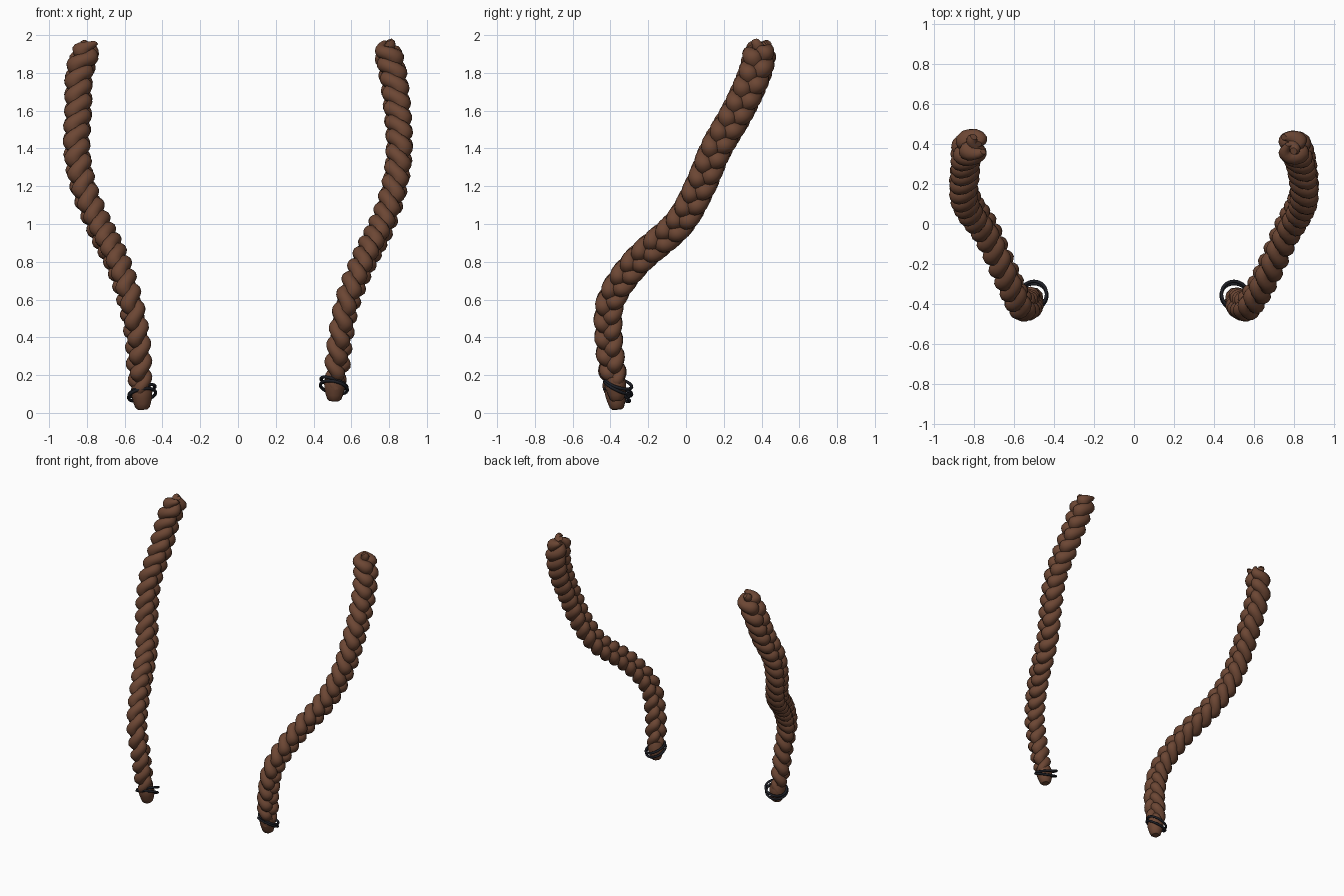
import bpy, bmesh, math
from mathutils import Vector

if "Cube" in bpy.data.objects:
    bpy.data.objects.remove(bpy.data.objects["Cube"])


def material(name, color):
    m = bpy.data.materials.new(name)
    m.diffuse_color = (*color, 1)
    m.use_nodes = True
    m.node_tree.nodes["Principled BSDF"].inputs["Base Color"].default_value = m.diffuse_color
    return m


HAIR = material("brown hair", (0.150, 0.062, 0.034))
BAND = material("dark band", (0.012, 0.013, 0.018))

# Centre lines from the tip up to the root
LEFT = [(-.505, -.365, .02), (-.51, -.372, .10), (-.518, -.385, .2), (-.53, -.408, .4),
        (-.57, -.395, .6), (-.635, -.26, .8), (-.735, -.04, 1.0), (-.815, .075, 1.2),
        (-.85, .16, 1.4), (-.842, .275, 1.6), (-.835, .365, 1.8), (-.78, .40, 1.96)]
RIGHT = [(.51, -.365, .065), (.512, -.372, .14), (.52, -.385, .22), (.54, -.408, .4),
         (.58, -.395, .6), (.66, -.26, .8), (.76, -.04, 1.0), (.825, .075, 1.2),
         (.85, .16, 1.4), (.84, .275, 1.6), (.815, .365, 1.8), (.775, .40, 1.96)]


def spline(points, sub=24):
    """Smooth curve through the points, resampled by length."""
    p = [Vector(q) for q in points]
    p = [2 * p[0] - p[1]] + p + [2 * p[-1] - p[-2]]
    dense = []
    for i in range(1, len(p) - 2):
        a, b, c, d = p[i - 1:i + 3]
        for k in range(sub):
            t = k / sub
            dense.append(.5 * (2 * b + (c - a) * t + (2 * a - 5 * b + 4 * c - d) * t * t
                               + (3 * b - a - 3 * c + d) * t ** 3))
    dense.append(p[-2])
    run = [0]
    for a, b in zip(dense, dense[1:]):
        run.append(run[-1] + (b - a).length)

    def at(s):
        s = min(max(s, 0), run[-1])
        i = 0
        while i < len(run) - 2 and run[i + 1] < s:
            i += 1
        return dense[i].lerp(dense[i + 1], (s - run[i]) / (run[i + 1] - run[i]))
    return at, run[-1]


def sweep(name, rings, mat):
    """Skin a tube over a list of vertex rings and cap both ends."""
    bm = bmesh.new()
    rows = [[bm.verts.new(v) for v in ring] for ring in rings]
    n = len(rows[0])
    for a, b in zip(rows, rows[1:]):
        for i in range(n):
            j = (i + 1) % n
            bm.faces.new((a[i], a[j], b[j], b[i]))
    bm.faces.new(rows[0][::-1])
    bm.faces.new(rows[-1])
    bmesh.ops.recalc_face_normals(bm, faces=bm.faces)
    for f in bm.faces:
        f.smooth = len(f.verts) == 4
    me = bpy.data.meshes.new(name)
    bm.to_mesh(me)
    bm.free()
    me.materials.append(mat)
    ob = bpy.data.objects.new(name, me)
    bpy.context.collection.objects.link(ob)


def ring(centre, u, v, ru, rv, n=12):
    return [centre + u * (ru * math.cos(2 * math.pi * k / n))
            + v * (rv * math.sin(2 * math.pi * k / n)) for k in range(n)]


def braid(side, points):
    sx = -1 if side == "left" else 1
    at, length = spline(points)

    def frame(s):
        t = (at(s + .04) - at(s - .04)).normalized()
        n = Vector((sx, -.55 * max(0, 1 - s / .9), 0))
        n = (n - t * n.dot(t)).normalized()
        return at(s), t, n, t.cross(n)

    # Three woven strands
    turns = round(length / .265)
    start, steps = .07, turns * 22
    for j in range(3):
        rings = []
        for i in range(steps + 1):
            f = i / steps
            s = start + f * (length - start)
            ph = 2 * math.pi * (turns * f + j / 3)
            c, t, n, w = frame(s)
            k = (.92 + .22 * f) * min(1, .72 + f * 5)
            w_speed = 2 * math.pi * turns / (length - start)
            a, b = .037 * k, .026 * k
            pos = c + w * (a * math.sin(ph)) + n * (b * math.sin(2 * ph))
            d = (t + w * (.9 * a * w_speed * math.cos(ph))
                 + n * (.45 * b * w_speed * math.cos(2 * ph))).normalized()
            u = (n - d * n.dot(d)).normalized()
            r = .041 * k * (1 + .10 * math.sin(2 * ph - .5))
            if i > steps - 5:
                r *= 1 - .13 * (i - steps + 5)
            rings.append(ring(pos, u, d.cross(u), r * 1.02, r))
        sweep(f"{side}_strand_{j + 1}", rings, HAIR)

    # Loose tuft below the band
    rings = []
    for s, r in ((-.002, .026), (.008, .038), (.03, .046), (.06, .054), (.09, .058), (.13, .05)):
        c, t, n, w = frame(max(s, 0))
        rings.append(ring(c + t * min(s, 0), n, w, r, r, 10))
    sweep(f"{side}_tuft", rings, HAIR)

    # Two tilted loops of the elastic band
    z = points[1][2]
    for j, (dz, tx, ty) in enumerate(((-.005, .22, .50), (.018, .36, .32))):
        bpy.ops.mesh.primitive_torus_add(
            major_radius=.073, minor_radius=.0085, major_segments=32, minor_segments=8,
            location=(sx * .508, -.365 + .008 * j, z + dz))
        ob = bpy.context.object
        ob.name = f"{side}_band_loop_{j + 1}"
        ob.rotation_mode = 'QUATERNION'
        ob.rotation_quaternion = Vector((0, 0, 1)).rotation_difference(Vector((sx * tx, ty, 1)))
        ob.data.materials.append(BAND)
        bpy.ops.object.shade_smooth()


braid("left", LEFT)
braid("right", RIGHT)
